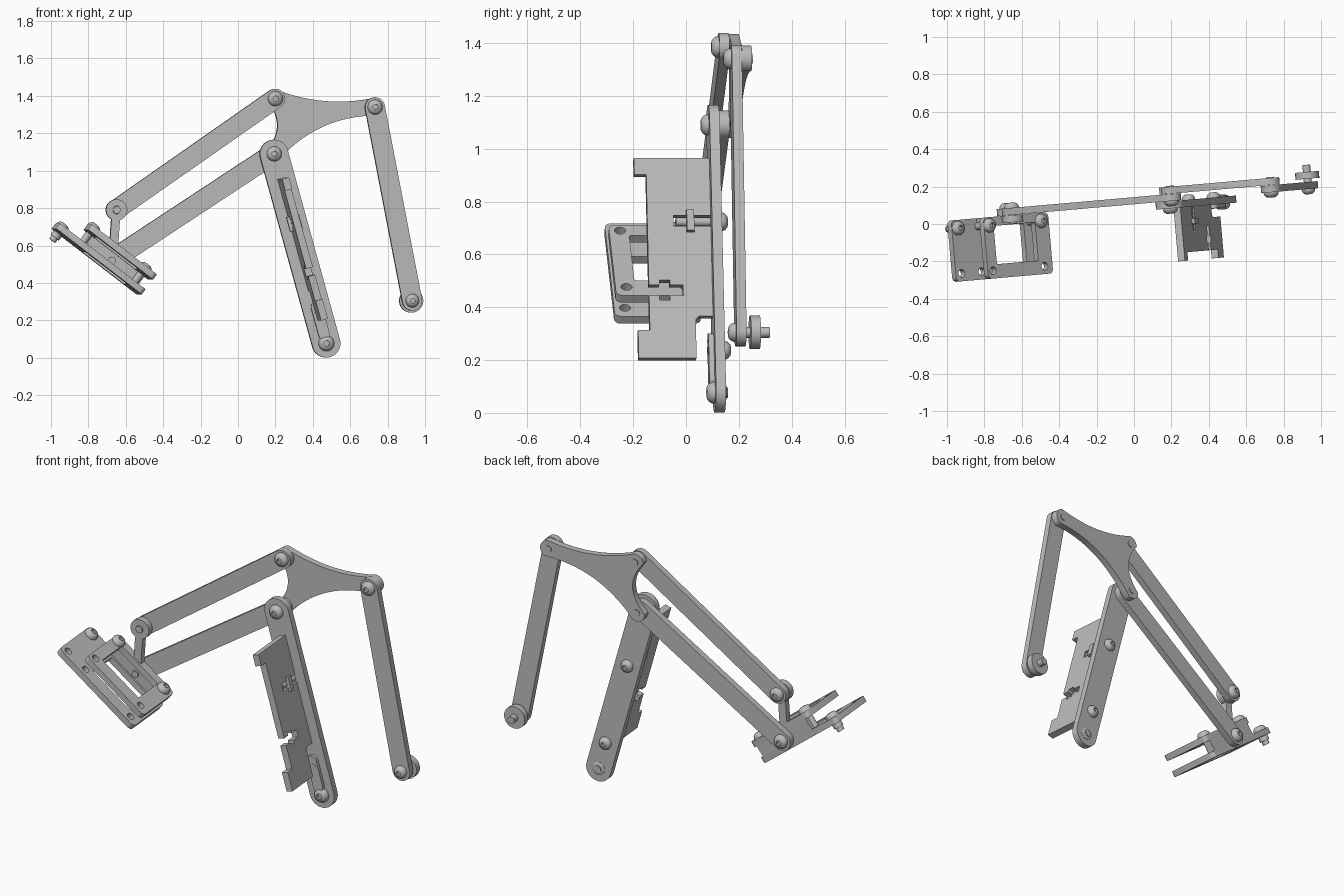
import bpy, bmesh
from math import sin, cos, pi, radians, atan2
from mathutils import Matrix, Vector

cube = bpy.data.objects.get("Cube")
if cube:
    bpy.data.objects.remove(cube, do_unlink=True)

grey = bpy.data.materials.new("mid_grey")
grey.use_nodes = True
grey.diffuse_color = (0.5, 0.5, 0.5, 1)
grey.node_tree.nodes["Principled BSDF"].inputs["Base Color"].default_value = (0.5, 0.5, 0.5, 1)

YAW = Matrix.Rotation(radians(5), 4, "Z")  # the linkage is turned slightly
T = 0.038                                   # sheet thickness
LEG, ARM, BACK = 0.085, 0.124, 0.163        # depth of the three sheet layers
parts = []


def frame(origin, x, y):
    x, y = Vector(x).normalized(), Vector(y).normalized()
    m = Matrix((x, y, x.cross(y))).transposed().to_4x4()
    return YAW @ Matrix.Translation(origin) @ m


def upright(depth):
    return frame((0, depth, 0), (1, 0, 0), (0, 0, 1))


def finish(name, mesh, matrix):
    ob = bpy.data.objects.new(name, mesh)
    bpy.context.collection.objects.link(ob)
    ob.matrix_world = matrix
    mesh.materials.clear()
    mesh.materials.append(grey)
    parts.append(ob)
    return ob


def sheet(name, loops, matrix, thick=T):
    """Flat sheet from an outline and holes."""
    curve = bpy.data.curves.new(name, "CURVE")
    curve.dimensions, curve.fill_mode, curve.extrude = "2D", "BOTH", thick / 2
    for loop in loops:
        sp = curve.splines.new("POLY")
        sp.points.add(len(loop) - 1)
        for p, co in zip(sp.points, loop):
            p.co = (co[0], co[1], 0, 1)
        sp.use_cyclic_u = True
    temp = bpy.data.objects.new(name, curve)
    bpy.context.collection.objects.link(temp)
    bpy.context.view_layer.update()
    mesh = bpy.data.meshes.new_from_object(temp.evaluated_get(bpy.context.evaluated_depsgraph_get()))
    bpy.data.objects.remove(temp, do_unlink=True)
    return finish(name, mesh, matrix)


def arc(c, r, a0, a1, n=14):
    return [(c[0] + r * cos(a0 + (a1 - a0) * i / n), c[1] + r * sin(a0 + (a1 - a0) * i / n))
            for i in range(n + 1)]


def circle(c, r):
    return arc(c, r, 0, 2 * pi, 24)[:-1]


def stadium(a, b, r):
    k = atan2(b[1] - a[1], b[0] - a[0])
    return arc(a, r, k + pi / 2, k + 1.5 * pi) + arc(b, r, k - pi / 2, k + pi / 2)


def round_rect(x0, y0, x1, y1, r):
    corners = ((x1 - r, y1 - r), (x0 + r, y1 - r), (x0 + r, y0 + r), (x1 - r, y0 + r))
    return [p for i, c in enumerate(corners) for p in arc(c, r, i * pi / 2, (i + 1) * pi / 2, 5)]


def lathe(name, profile, matrix):
    bm = bmesh.new()
    vs = [bm.verts.new((r, 0, z)) for r, z in profile]
    es = [bm.edges.new(e) for e in zip(vs, vs[1:])]
    bmesh.ops.spin(bm, geom=vs + es, cent=(0, 0, 0), axis=(0, 0, 1), angle=2 * pi, steps=24)
    bmesh.ops.remove_doubles(bm, verts=bm.verts, dist=1e-5)
    bmesh.ops.recalc_face_normals(bm, faces=bm.faces)
    mesh = bpy.data.meshes.new(name)
    bm.to_mesh(mesh)
    bm.free()
    return finish(name, mesh, matrix)


def bolt(name, matrix, length, r=0.04, h=0.028, shaft=0.02):
    """Domed head with a recessed socket, shaft running down local -z."""
    lathe(name, [(0, h * .5), (r * .36, h * .5), (r * .36, h), (r * .6, h * .93), (r * .85, h * .65),
                 (r, h * .25), (r, 0), (shaft, 0), (shaft, -length), (0, -length)], matrix)


def disc(name, matrix, r, h):
    lathe(name, [(0, 0), (r, 0), (r, h), (0, h)], matrix)


def facing(p, depth, front=True):
    return frame((p[0], depth, p[1]), (1 if front else -1, 0, 0), (0, 0, 1))


# Pivot points of the linkage
elbow, knee, tip = (0.21, 1.385), (0.20, 1.09), (0.745, 1.34)
wrist, ankle = (-0.645, 0.79), (-0.67, 0.52)
hand, foot_end = (0.945, 0.305), (0.48, 0.077)

# Arms and leg
sheet("upper_arm", [stadium(elbow, wrist, 0.053)], upright(ARM))
sheet("lower_arm", [stadium(knee, ankle, 0.055)], upright(ARM))
sheet("hanging_arm", [stadium(tip, hand, 0.053)], upright(ARM))
sheet("leg", [stadium(knee, foot_end, 0.076)], upright(LEG))

# Three-cornered rocker with hollow edges
corners, sags, R = (elbow, knee, tip), (0.07, 0.07, 0.04), 0.05
norms = []
for i in range(3):
    d = Vector(corners[(i + 1) % 3]) - Vector(corners[i])
    norms.append(Vector((d.y, -d.x)).normalized())
outline = []
for i, c in enumerate(corners):
    a0, a1 = (atan2(n.y, n.x) for n in (norms[i - 1], norms[i]))
    outline += arc(c, R, a0, a1 if a1 > a0 else a1 + 2 * pi)
    p = Vector(c) + norms[i] * R
    q = Vector(corners[(i + 1) % 3]) + norms[i] * R
    m = (p + q) / 2 - norms[i] * 2 * sags[i]
    for k in range(1, 16):
        t = k / 16
        outline.append(tuple(p * (1 - t) ** 2 + m * 2 * t * (1 - t) + q * t * t))
sheet("rocker", [outline], upright(BACK))

# Pivot bolts
front_of = T / 2
bolt("elbow_bolt", facing(elbow, ARM - front_of), 0.082)
bolt("tip_bolt", facing(tip, ARM - front_of), 0.082)
bolt("knee_bolt", facing(knee, LEG - front_of), 0.12)
bolt("hand_bolt", facing(hand, ARM - front_of), 0.13, 0.036)
bolt("wrist_bolt", facing(wrist, ARM + front_of, False), 0.085)
bolt("ankle_bolt", facing(ankle, ARM + front_of, False), 0.085)

# Roller at the end of the hanging arm
disc("roller", facing(hand, 0.16, False), 0.064, 0.037)
disc("roller_axle", facing(hand, 0.14, False), 0.021, 0.092)

# Mounting plate standing out from the leg, with two T slots
down = Vector((foot_end[0] - knee[0], 0, foot_end[1] - knee[1])).normalized()
plate_frame = frame((knee[0], 0, knee[1]), down, (0, 1, 0))
sheet("mounting_plate", [[
    (.135, -.22), (.2, -.22), (.2, -.175), (.633, -.175), (.633, -.135), (.615, -.135), (.615, -.095),
    (.633, -.095), (.633, -.045), (.675, -.045), (.675, -.095), (.693, -.095), (.693, -.135),
    (.675, -.135), (.675, -.175), (.81, -.175), (.81, -.22), (.92, -.22), (.92, 0), (.77, 0),
    (.755, .015), (.755, .066), (.402, .066), (.402, .003), (.425, .003), (.425, -.027),
    (.402, -.027), (.402, -.075), (.36, -.075), (.36, -.027), (.34, -.027), (.34, .003),
    (.36, .003), (.36, .066), (.135, .066)]], plate_frame)


def on_leg(t):
    return knee[0] + down.x * t, knee[1] + down.z * t


# Leg fixings
bolt("leg_bolt", facing(on_leg(.381), LEG + front_of, False), 0.17, 0.036, shaft=0.017)
sheet("leg_nut", [[(.342, -.026), (.423, -.026), (.423, .002), (.342, .002)]], plate_frame, 0.07)
bolt("lower_leg_bolt", facing(on_leg(.885), LEG + front_of, False), 0.06, 0.036)
sheet("leg_clip", [stadium(on_leg(.85), on_leg(1.0), 0.03)], upright(LEG - 0.029), 0.02)
bolt("foot_bolt", facing(foot_end, LEG - front_of), 0.05, 0.042, 0.03)
bolt("foot_nut", facing(foot_end, LEG + front_of, False), 0.03, 0.038, 0.008)

# Link between the upper arm and the clamp
sheet("link_head", [circle(wrist, 0.057), circle(wrist, 0.021)], upright(LEG))
sheet("link_stem", [stadium((wrist[0] - .006, wrist[1] - .06), (ankle[0] + .008, ankle[1] + .05), 0.023)],
      upright(LEG), T * .97)

# Clamp: two slotted plates held apart by a side plate and bolts
slope = radians(37.5)
along = (cos(slope), 0, -sin(slope))
normal = Vector((sin(slope), 0, cos(slope)))
centre = Vector((ankle[0], 0, ankle[1]))
UP, LOW = 0.055, -0.045


def clamp(height, s=0, v=0):
    o = centre + normal * height + Vector(along) * s + Vector((0, v, 0))
    return frame(o, along, (0, 1, 0))


window = round_rect(-.155, -.15, .125, .055, .008)
holes = [circle((s, -.183), .021) for s in (-.185, .165)]
sheet("clamp_upper_plate", [round_rect(-.22, -.225, .218, .104, .025), window] + holes, clamp(UP), 0.035)
sheet("clamp_lower_plate", [round_rect(-.36, -.225, .218, .104, .025), window,
                            circle((-.32, -.183), .021)] + holes, clamp(LOW), 0.035)
sheet("clamp_side_plate", [[(-.19, LOW), (.19, LOW), (.19, UP), (-.19, UP)], circle((0, 0), .02)],
      frame((ankle[0], LEG, ankle[1]), along, normal))
for s in (-.185, .165):
    bolt("clamp_bolt", clamp(UP + .0175, s, .06), 0.135, 0.038)
bolt("clamp_end_bolt", clamp(LOW + .0175, -.32, .06), 0.085, 0.038)
disc("clamp_end_nut", clamp(LOW - .045, -.32, .06), 0.028, 0.03)

# Smooth round edges, keep sheet edges crisp
bpy.ops.object.select_all(action="DESELECT")
for ob in parts:
    ob.select_set(True)
bpy.context.view_layer.objects.active = parts[0]
bpy.ops.object.shade_smooth_by_angle(angle=radians(35))
